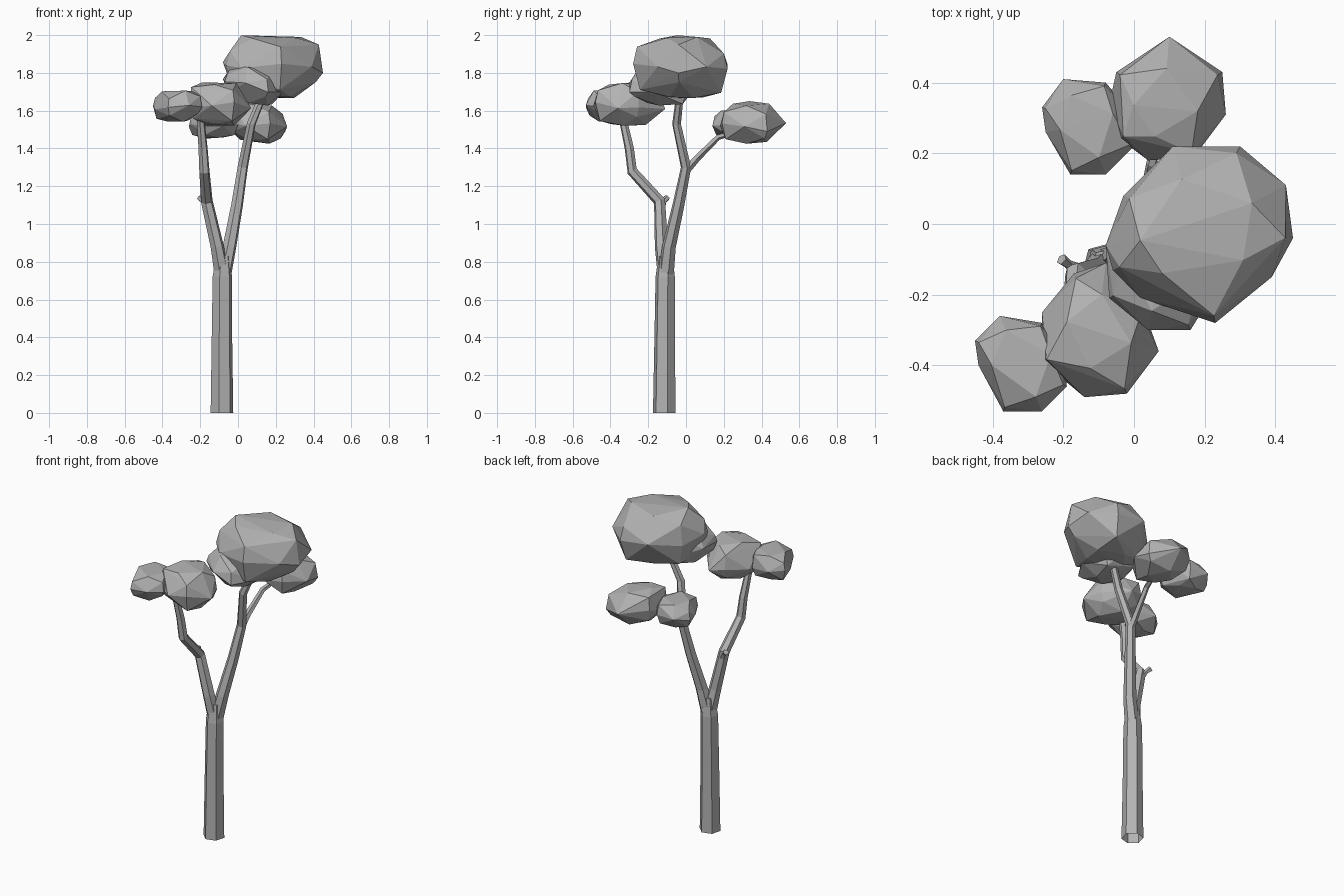
import bpy
import bmesh
import math
import random
from mathutils import Vector

cube = bpy.data.objects.get("Cube")
if cube:
    bpy.data.objects.remove(cube, do_unlink=True)

grey = bpy.data.materials.new("plain grey")
grey.use_nodes = True
colour = (0.45, 0.45, 0.45, 1)
grey.diffuse_color = colour
grey.node_tree.nodes["Principled BSDF"].inputs["Base Color"].default_value = colour


def finish(name, bm):
    """Turn a bmesh into a flat shaded grey object."""
    bmesh.ops.recalc_face_normals(bm, faces=bm.faces[:])
    mesh = bpy.data.meshes.new(name)
    bm.to_mesh(mesh)
    bm.free()
    mesh.materials.append(grey)
    obj = bpy.data.objects.new(name, mesh)
    bpy.context.collection.objects.link(obj)
    return obj


def limb(name, path, radii, sides=6, twist=0, open_base=False):
    """Sweep a polygon of changing radius along a path."""
    bm = bmesh.new()
    points = [Vector(p) for p in path]
    rings = []
    for i, (point, radius) in enumerate(zip(points, radii)):
        before, after = points[max(i - 1, 0)], points[min(i + 1, len(points) - 1)]
        along = (after - before).normalized()
        if open_base and i == 0:
            along = Vector((0, 0, 1))
        across = Vector((0, 1, 0)).cross(along).normalized()
        other = along.cross(across)
        ring = []
        for s in range(sides):
            a = math.tau * s / sides + twist
            offset = across * math.cos(a) + other * math.sin(a)
            ring.append(bm.verts.new(point + offset * radius))
        rings.append(ring)
    for low, high in zip(rings, rings[1:]):
        for s in range(sides):
            t = (s + 1) % sides
            bm.faces.new((low[s], low[t], high[t], high[s]))
    if not open_base:
        bm.faces.new(rings[0])
    bm.faces.new(rings[-1])
    return finish(name, bm)


def leaf_clump(name, bottom, top, outline, seed, crown=0.55, lean=0):
    """Faceted clump: hull around an outline shrunk towards top and bottom."""
    rng = random.Random(seed)
    bm = bmesh.new()
    count = len(outline)
    centre = sum((Vector(p) for p in outline), Vector((0, 0))) / count
    # height fraction, width fraction, points skipped
    layers = ((0, 0.48, 2), (0.2, 0.86, 2), (0.48, 1, 1), (0.8, 0.92, 2), (1, crown, 2))
    for n, (height, width, step) in enumerate(layers):
        for i in range(n % 2 if step > 1 else 0, count, step):
            flat = centre + (Vector(outline[i]) - centre) * width
            wobble = rng.uniform(-0.1, 0.1) if 0 < height < 1 else rng.uniform(0, 0.06)
            h = height + wobble if height < 1 else height - wobble
            tilt = lean * (flat.x - centre.x)
            bm.verts.new((flat.x, flat.y, bottom + (top - bottom) * h + tilt))
    bmesh.ops.convex_hull(bm, input=bm.verts[:])
    loose = [v for v in bm.verts if not v.link_faces]
    bmesh.ops.delete(bm, geom=loose, context="VERTS")
    return finish(name, bm)


# Trunk and its two main boughs
turn = math.radians(15)
limb("trunk", [(-.085, -.115, 0), (-.085, -.113, .4), (-.083, -.11, .72), (-.08, -.108, .83)],
     [.062, .056, .053, .038], twist=turn, open_base=True)
limb("right_bough", [(-.075, -.105, .74), (-.045, -.09, .88), (-.005, -.04, 1.1), (.025, 0, 1.3),
                     (.07, -.05, 1.53), (.14, -.03, 1.7)],
     [.042, .037, .032, .028, .024, .02], twist=turn)
limb("left_bough", [(-.085, -.11, .74), (-.11, -.13, .88), (-.165, -.14, 1.12), (-.178, -.285, 1.28),
                    (-.185, -.3, 1.4), (-.2, -.34, 1.58)],
     [.042, .036, .032, .028, .025, .02], twist=turn)

# Thin rear branch and the broken twig
limb("rear_branch", [(.02, -.01, 1.27), (.03, .06, 1.35), (.05, .17, 1.46), (.08, .3, 1.5)],
     [.022, .019, .016, .012], sides=5)
limb("twig_stub", [(-.16, -.13, 1.08), (-.185, -.115, 1.12), (-.205, -.1, 1.14)],
     [.02, .013, .017], sides=5)

# Leaf clumps
leaf_clump("crown_clump", 1.66, 2, [
    (-.08, -.06), (-.03, .08), (.11, .22), (.3, .22), (.43, .11),
    (.45, -.04), (.39, -.15), (.23, -.28), (.02, -.21), (-.06, -.13)], 3, crown=0.62)
leaf_clump("under_crown_clump", 1.63, 1.83, [
    (-.08, -.06), (-.07, -.21), (.04, -.3), (.16, -.3), (.24, -.17), (.2, 0), (.1, .05), (0, .03)],
    5, crown=0.7, lean=-0.15)
leaf_clump("front_clump", 1.52, 1.75, [
    (-.08, -.11), (-.17, -.14), (-.26, -.25), (-.26, -.39),
    (-.14, -.49), (-.02, -.48), (.07, -.36), (.03, -.25)], 7)
leaf_clump("front_outer_clump", 1.54, 1.71, [
    (-.38, -.26), (-.45, -.33), (-.44, -.4), (-.37, -.53),
    (-.26, -.53), (-.19, -.46), (-.2, -.36), (-.26, -.28)], 9, crown=0.7)
leaf_clump("rear_clump", 1.43, 1.64, [
    (.1, .53), (-.05, .43), (-.07, .34), (-.04, .24),
    (.04, .18), (.17, .19), (.26, .31), (.25, .43)], 11, lean=-0.13)
leaf_clump("rear_outer_clump", 1.45, 1.61, [
    (-.2, .41), (-.26, .33), (-.25, .26), (-.18, .14),
    (-.08, .14), (0, .22), (-.02, .33), (-.08, .4)], 13, crown=0.65)
